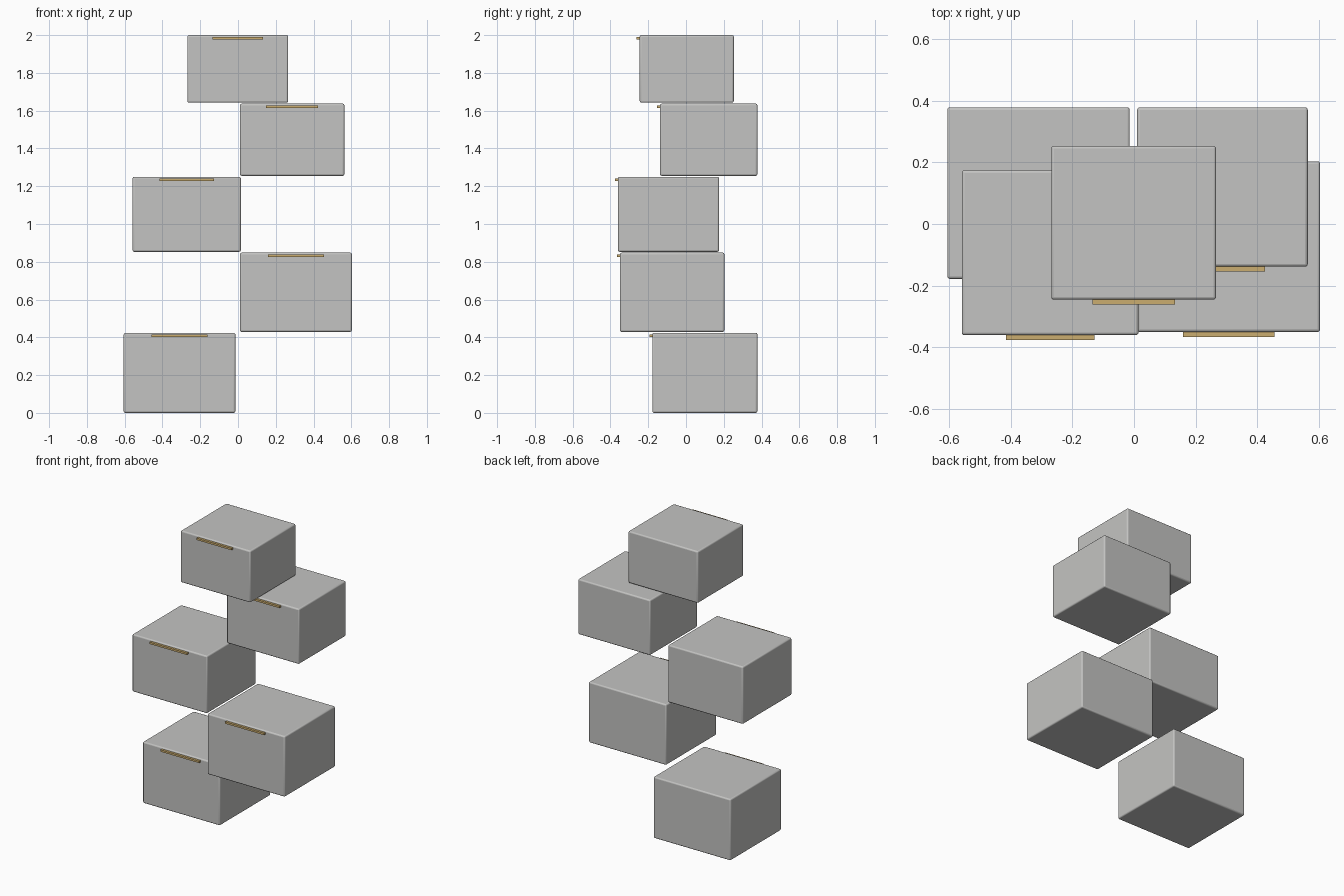
import bpy
from mathutils import Vector

cube = bpy.data.objects.get("Cube")
if cube:
    bpy.data.objects.remove(cube, do_unlink=True)


def make_material(name, color):
    mat = bpy.data.materials.new(name)
    mat.use_nodes = True
    mat.diffuse_color = color
    mat.node_tree.nodes["Principled BSDF"].inputs["Base Color"].default_value = color
    return mat


def add_box(name, low, high, mat, bevel=0):
    low, high = Vector(low), Vector(high)
    bpy.ops.mesh.primitive_cube_add(size=1, location=(low + high) / 2)
    obj = bpy.context.object
    obj.name = name
    obj.scale = high - low
    bpy.ops.object.transform_apply(location=False, rotation=False, scale=True)
    obj.data.materials.append(mat)
    if bevel:
        mod = obj.modifiers.new("soft_edges", "BEVEL")
        mod.width = bevel
        mod.segments = 3
        bpy.ops.object.shade_smooth_by_angle()
    return obj


grey = make_material("light_grey", (0.55, 0.55, 0.54, 1))
brass = make_material("brass", (0.60, 0.42, 0.16, 1))

# Staggered drawers, bottom to top: low corner, high corner
drawers = [
    ((-0.605, -0.178, 0.0), (-0.014, 0.378, 0.424)),
    ((0.010, -0.350, 0.429), (0.603, 0.203, 0.848)),
    ((-0.558, -0.360, 0.853), (0.015, 0.175, 1.250)),
    ((0.010, -0.138, 1.255), (0.563, 0.378, 1.637)),
    ((-0.268, -0.245, 1.642), (0.266, 0.253, 2.0)),
]

for i, (low, high) in enumerate(drawers, 1):
    add_box(f"drawer_{i}", low, high, grey, bevel=0.009)

    # Slim pull strip along the upper front edge, half the drawer width
    mid, half = (low[0] + high[0]) / 2, (high[0] - low[0]) / 4
    add_box(f"drawer_pull_{i}",
            (mid - half, low[1] - 0.016, high[2] - 0.023),
            (mid + half, low[1] + 0.004, high[2] - 0.010), brass)
